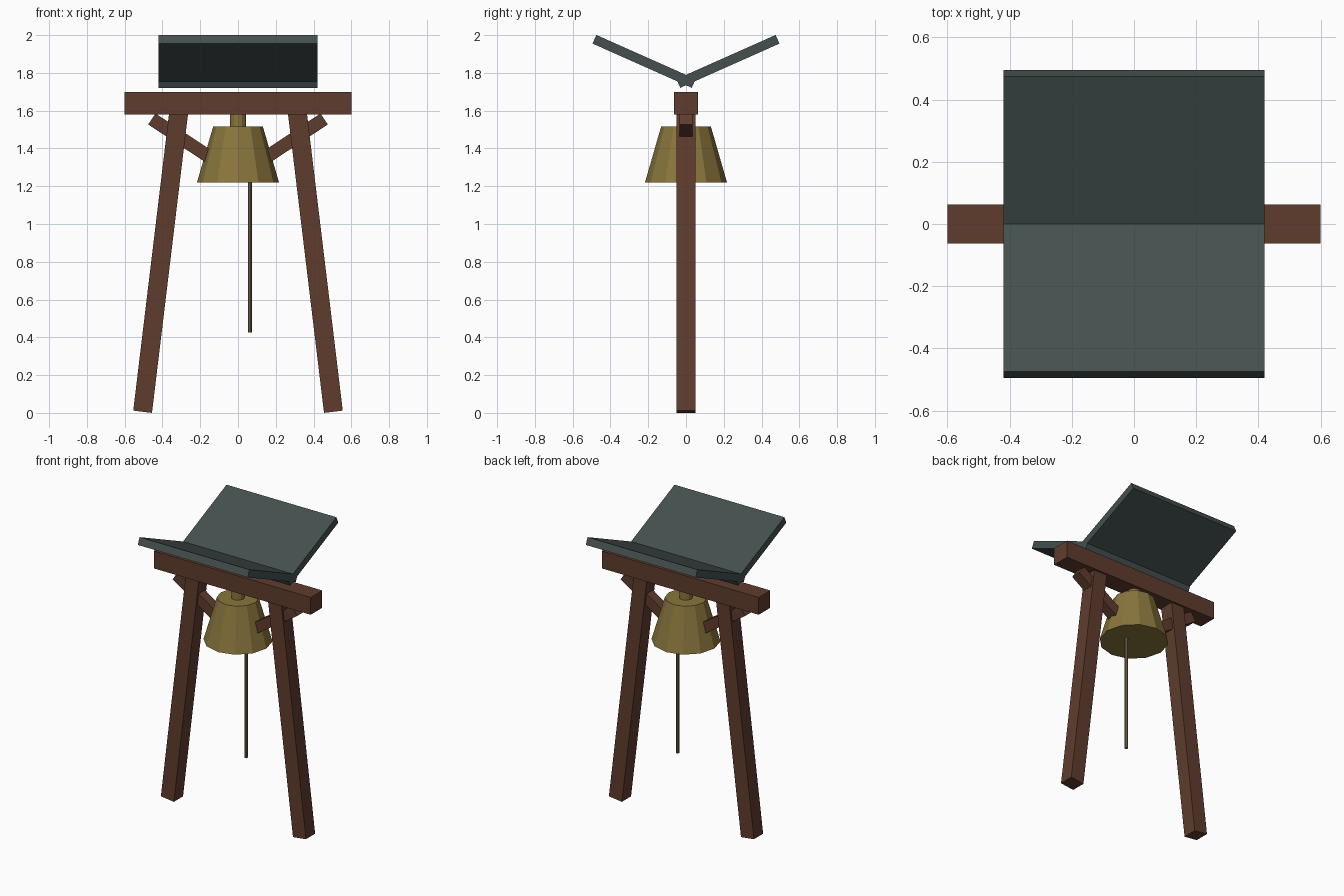
import bpy
from math import radians, pi, atan2, hypot, sin, cos

cube = bpy.data.objects.get("Cube")
if cube:
    bpy.data.objects.remove(cube, do_unlink=True)


def material(name, rgb):
    m = bpy.data.materials.new(name)
    m.use_nodes = True
    m.diffuse_color = (*rgb, 1)
    bsdf = next(n for n in m.node_tree.nodes if n.type == 'BSDF_PRINCIPLED')
    bsdf.inputs["Base Color"].default_value = (*rgb, 1)
    return m


wood = material("brown wood", (0.115, 0.046, 0.027))
slate = material("slate roof", (0.058, 0.08, 0.078))
brass = material("brass", (0.25, 0.18, 0.046))
cord = material("rope tan", (0.22, 0.16, 0.09))


def finish(name, mat):
    ob = bpy.context.object
    ob.name = ob.data.name = name
    ob.data.materials.append(mat)
    return ob


def box(name, mat, size, loc, rot=(0, 0, 0)):
    bpy.ops.mesh.primitive_cube_add(size=1, location=loc, rotation=rot)
    ob = finish(name, mat)
    ob.scale = size
    return ob


def post(name, mat, start, end, width):
    """Square timber in the xz plane between two (x, z) points."""
    dx, dz = end[0] - start[0], end[1] - start[1]
    centre = ((start[0] + end[0]) / 2, 0, (start[1] + end[1]) / 2)
    return box(name, mat, (width, width, hypot(dx, dz)), centre, (0, atan2(dx, dz), 0))


def tube(name, mat, sides, r_low, r_high, low, high, x=0):
    bpy.ops.mesh.primitive_cone_add(vertices=sides, radius1=r_low, radius2=r_high,
                                    depth=high - low, location=(x, 0, (low + high) / 2))
    return finish(name, mat)


# Timber frame: top beam, splayed legs, braces that pass through the legs
box("top_beam", wood, (1.2, 0.126, 0.12), (0, 0, 1.64))
for side, s in (("left", 1), ("right", -1)):
    post(side + "_leg", wood, (s * 0.505, 0.006), (s * 0.308, 1.64), 0.1)
    post(side + "_brace", wood, (s * 0.15, 1.354), (s * 0.456, 1.556), 0.07)

# V-shaped roof of two crossing boards
tilt = radians(24)
for side, s in (("back", 1), ("front", -1)):
    box(side + "_roof_board", slate, (0.84, 0.575, 0.05), (0, s * 0.222, 1.861), (s * tilt, 0, 0))

# Bell with its hanger and pull rope
tube("bell", brass, 12, 0.217, 0.132, 1.22, 1.515)
tube("bell_hanger", brass, 12, 0.042, 0.042, 1.5, 1.6)
tube("pull_rope", cord, 8, 0.01, 0.01, 0.425, 1.26, x=0.063)
